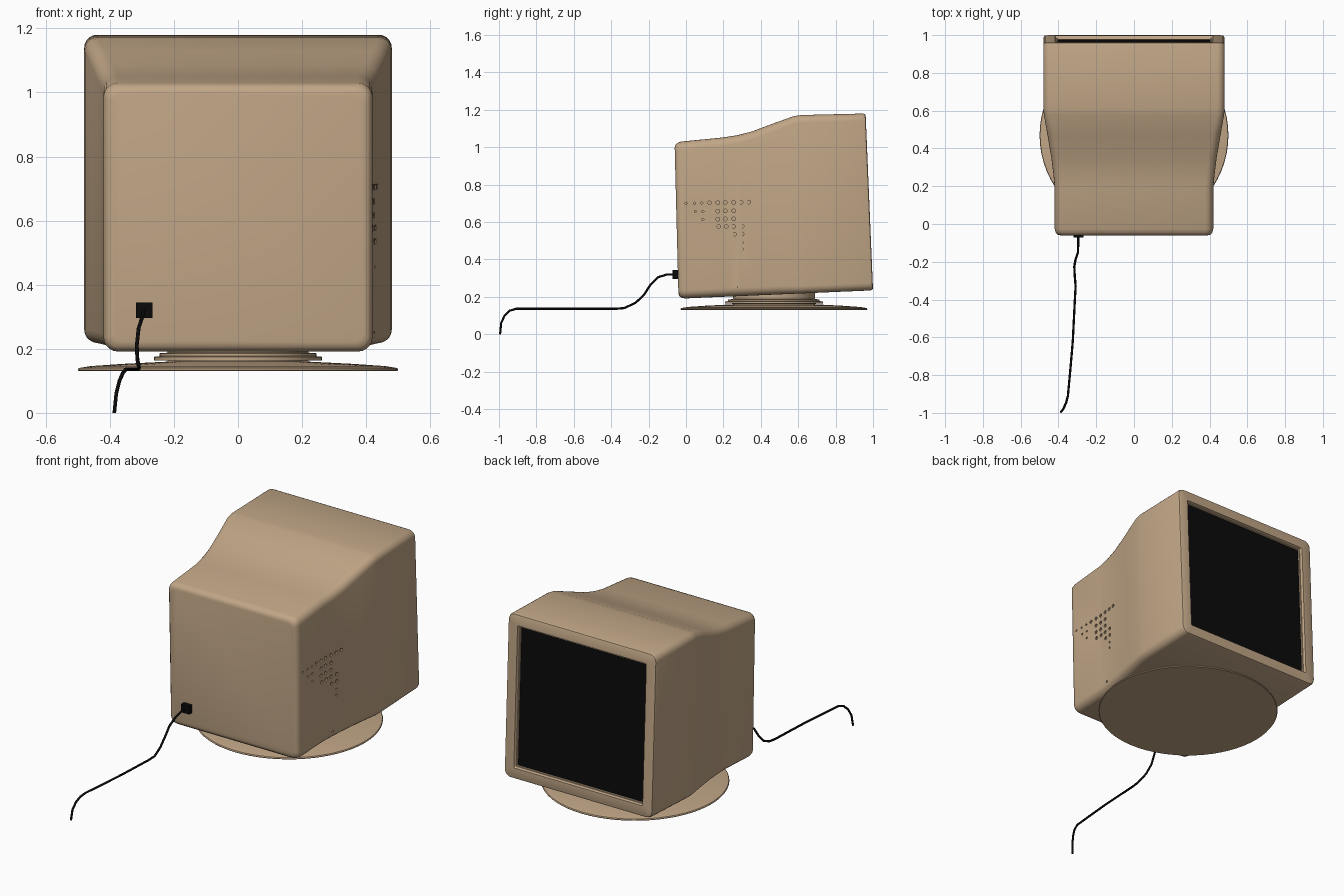
import bpy, bmesh, math
from mathutils import Matrix, Vector

if "Cube" in bpy.data.objects:
    bpy.data.objects.remove(bpy.data.objects["Cube"])


def material(name, rgb):
    m = bpy.data.materials.new(name)
    m.diffuse_color = (*rgb, 1)
    m.use_nodes = True
    m.node_tree.nodes["Principled BSDF"].inputs["Base Color"].default_value = m.diffuse_color
    return m


tan = material("tan plastic", (0.53, 0.38, 0.24))
black = material("black", (0.003, 0.003, 0.003))


def finish(bm, name, mat, angle=35):
    bmesh.ops.recalc_face_normals(bm, faces=bm.faces[:])
    me = bpy.data.meshes.new(name)
    bm.to_mesh(me)
    bm.free()
    ob = bpy.data.objects.new(name, me)
    bpy.context.collection.objects.link(ob)
    if mat:
        me.materials.append(mat)
    if angle:
        smooth(ob, angle)
    return ob


def smooth(ob, angle):
    bpy.ops.object.select_all(action='DESELECT')
    ob.select_set(True)
    bpy.context.view_layer.objects.active = ob
    bpy.ops.object.shade_smooth_by_angle(angle=math.radians(angle))


def section(y, w, zt, r, inset=0.0):
    """Rounded rectangle leaning back with the tilt of the case."""
    zb = 0.19 + 0.043 * (y + 0.04)
    lo, hi, hw = zb + inset, zt - inset, w - inset
    lean = 0.026 + 0.016 * y
    pts = []
    for cx, cz, a0 in ((1, 1, 0), (-1, 1, 90), (-1, -1, 180), (1, -1, 270)):
        for k in range(6):
            a = math.radians(a0 + 18 * k)
            x = cx * (hw - r) + r * math.cos(a)
            z = (hi - r if cz > 0 else lo + r) + r * math.sin(a)
            pts.append(Vector((x, y - lean * (z - zb), z)))
    return pts


def loft(sections, name, mat, angle=35):
    bm = bmesh.new()
    rings = [[bm.verts.new(p) for p in s] for s in sections]
    for a, b in zip(rings, rings[1:]):
        for i in range(len(a)):
            j = (i + 1) % len(a)
            bm.faces.new((a[i], a[j], b[j], b[i]))
    bm.faces.new(rings[0])
    bm.faces.new(rings[-1])
    return finish(bm, name, mat, angle)


# Case: narrow rear box flaring to the screen housing, with recessed opening
case = loft([
    section(-0.040, 0.42, 1.027, 0.03, 0.030),
    section(-0.036, 0.42, 1.027, 0.035, 0.015),
    section(-0.025, 0.42, 1.028, 0.04, 0.005),
    section(-0.005, 0.42, 1.030, 0.045),
    section(0.22, 0.42, 1.052, 0.045),
    section(0.30, 0.428, 1.064, 0.045),
    section(0.38, 0.438, 1.084, 0.045),
    section(0.50, 0.458, 1.128, 0.045),
    section(0.61, 0.477, 1.166, 0.04),
    section(0.65, 0.48, 1.172, 0.04),
    section(0.985, 0.48, 1.18, 0.04),
    section(0.997, 0.48, 1.18, 0.038, 0.004),
    section(1.0, 0.48, 1.18, 0.034, 0.01),
    section(1.0, 0.48, 1.18, 0.006, 0.063),
    section(0.985, 0.48, 1.18, 0.005, 0.068),
    section(0.985, 0.48, 1.18, 0.005, 0.073),
    section(0.975, 0.48, 1.18, 0.004, 0.076),
], "monitor_case", None, 0)

# Vent holes in the right side, sunk shallowly into the wall
rows = {0.70: (0.0, 0.045, 0.085, 0.125, 0.17, 0.21, 0.255, 0.295, 0.335),
        0.655: (0.05, 0.09, 0.17, 0.21, 0.255),
        0.612: (0.09, 0.17, 0.21, 0.255),
        0.572: (0.175, 0.215, 0.255, 0.30),
        0.53: (0.26, 0.30), 0.485: (0.30,), 0.45: (0.30,), 0.245: (0.27,)}
bm = bmesh.new()
for z, ys in rows.items():
    for y in ys:
        wall = 0.42 + max(0, y - 0.21) * 0.125
        small = y < 0.1 or z < 0.5
        spot = Matrix.Translation((wall + 0.02, y, z + 0.02 * y)) @ Matrix.Rotation(math.pi / 2, 4, 'Y')
        bmesh.ops.create_cone(bm, cap_ends=True, segments=10, depth=0.06,
                              radius1=0.006 if small else 0.01,
                              radius2=0.006 if small else 0.01, matrix=spot)
cutter = finish(bm, "vent_cutter", None, 0)
cutter.hide_render = True
case.data.materials.append(tan)
cut = case.modifiers.new("vents", 'BOOLEAN')
cut.object = cutter
cut.operation = 'DIFFERENCE'
cut.solver = 'EXACT'
bpy.context.view_layer.objects.active = case
bpy.ops.object.modifier_apply(modifier=cut.name)
bpy.data.objects.remove(cutter)
smooth(case, 35)

# Screen glass
loft([section(0.974, 0.48, 1.18, 0.004, 0.0755),
      section(0.979, 0.48, 1.18, 0.004, 0.0755)], "screen", black)

# Swivel stand: turned profile (radius, height)
profile = [(0.497, 0.13), (0.50, 0.134), (0.497, 0.14), (0.46, 0.146), (0.36, 0.153),
           (0.22, 0.160), (0.22, 0.163), (0.262, 0.164), (0.262, 0.175), (0.245, 0.177),
           (0.245, 0.186), (0.22, 0.188), (0.22, 0.23)]
bm = bmesh.new()
N = 64
rings = [[bm.verts.new((r * math.cos(math.tau * i / N), 0.47 + r * math.sin(math.tau * i / N), z))
          for i in range(N)] for r, z in profile]
for a, b in zip(rings, rings[1:]):
    for i in range(N):
        j = (i + 1) % N
        bm.faces.new((a[i], a[j], b[j], b[i]))
bm.faces.new(rings[0])
bm.faces.new(rings[-1])
finish(bm, "swivel_stand", tan)

# Cable plug
bm = bmesh.new()
bmesh.ops.create_cube(bm, size=1, matrix=Matrix.Translation((-0.293, -0.052, 0.32))
                      @ Matrix.Diagonal((0.052, 0.038, 0.048, 1)))
finish(bm, "cable_plug", black)

# Cable
path = [(-0.295, -0.06, 0.32), (-0.295, -0.10, 0.32), (-0.297, -0.15, 0.305),
        (-0.31, -0.19, 0.265), (-0.316, -0.225, 0.21), (-0.314, -0.27, 0.168),
        (-0.309, -0.33, 0.14), (-0.312, -0.38, 0.136), (-0.324, -0.62, 0.136),
        (-0.336, -0.76, 0.136), (-0.35, -0.91, 0.136), (-0.359, -0.945, 0.125),
        (-0.37, -0.97, 0.10), (-0.38, -0.988, 0.06), (-0.386, -0.994, 0.0)]
curve = bpy.data.curves.new("cable", 'CURVE')
curve.dimensions = '3D'
curve.bevel_depth = 0.006
curve.bevel_resolution = 2
curve.use_fill_caps = True
line = curve.splines.new('POLY')
line.points.add(len(path) - 1)
for p, co in zip(line.points, path):
    p.co = (*co, 1)
curve.materials.append(black)
bpy.context.collection.objects.link(bpy.data.objects.new("cable", curve))
